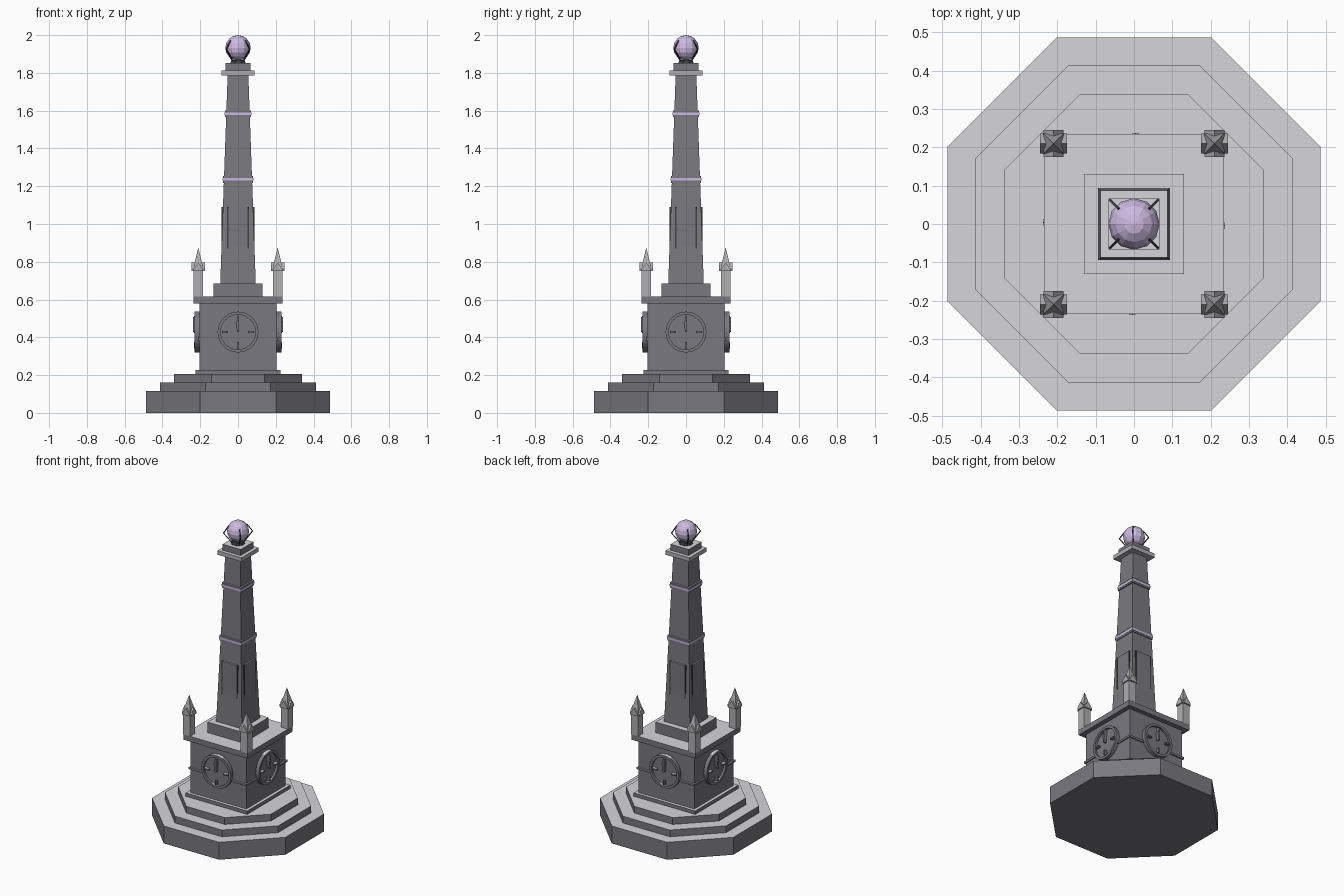
import bpy, bmesh, math
from mathutils import Matrix, Vector

cube = bpy.data.objects.get("Cube")
if cube:
    bpy.data.objects.remove(cube, do_unlink=True)


def material(name, rgb):
    m = bpy.data.materials.new(name)
    m.use_nodes = True
    m.diffuse_color = (*rgb, 1)
    m.node_tree.nodes["Principled BSDF"].inputs["Base Color"].default_value = (*rgb, 1)
    return m


STONE = material("dark grey stone", (0.19, 0.19, 0.215))
LEDGE = material("light ledge stone", (0.66, 0.66, 0.71))
TRIM = material("mid grey trim stone", (0.43, 0.43, 0.45))
IRON = material("dark iron", (0.05, 0.05, 0.06))
CRYSTAL = material("lilac crystal", (0.61, 0.49, 0.75))


def finish(name, bm, mat):
    """Make the object; level tops of stone parts take the light ledge colour."""
    bmesh.ops.recalc_face_normals(bm, faces=bm.faces)
    bm.normal_update()
    if mat in (STONE, TRIM):
        for f in bm.faces:
            f.material_index = int(f.normal.z > 0.9)
    mesh = bpy.data.meshes.new(name)
    bm.to_mesh(mesh)
    bm.free()
    mesh.materials.append(mat)
    if mat in (STONE, TRIM):
        mesh.materials.append(LEDGE)
    ob = bpy.data.objects.new(name, mesh)
    bpy.context.collection.objects.link(ob)


def frustum(name, sides, a0, a1, z0, z1, mat, at=(0, 0)):
    """Regular prism or taper given by its apothems, flat side to the front."""
    bm = bmesh.new()
    k = 1 / math.cos(math.pi / sides)
    bmesh.ops.create_cone(bm, cap_ends=True, segments=sides, radius1=a0 * k, radius2=a1 * k, depth=z1 - z0,
                          matrix=Matrix.Translation((*at, (z0 + z1) / 2)) @ Matrix.Rotation(math.pi / sides, 4, 'Z'))
    finish(name, bm, mat)


def box(name, size, place, mat):
    bm = bmesh.new()
    bmesh.ops.create_cube(bm, size=1, matrix=place @ Matrix.Diagonal((*size, 1)))
    finish(name, bm, mat)


def extrude_profile(name, points, depth, place, mat):
    """Extrude an x-z outline evenly along y."""
    bm = bmesh.new()
    face = bm.faces.new([bm.verts.new((x, -depth / 2, z)) for x, z in points])
    grown = bmesh.ops.extrude_face_region(bm, geom=[face])
    bmesh.ops.translate(bm, vec=(0, depth, 0), verts=[v for v in grown["geom"] if isinstance(v, bmesh.types.BMVert)])
    bm.transform(place)
    finish(name, bm, mat)


# Stepped octagonal base
for i, (a, z0, z1) in enumerate([(0.487, 0, 0.115), (0.414, 0.115, 0.16), (0.339, 0.16, 0.205)]):
    frustum(f"base_step_{i + 1}", 8, a, a, z0, z1, STONE)

# Square pedestal and tapered shaft
for name, a0, a1, z0, z1, mat in [
        ("pedestal_foot", 0.225, 0.225, 0.205, 0.228, STONE),
        ("pedestal", 0.205, 0.205, 0.228, 0.58, STONE),
        ("pedestal_band", 0.212, 0.212, 0.382, 0.396, STONE),
        ("cornice", 0.235, 0.235, 0.58, 0.615, STONE),
        ("shaft_plinth", 0.131, 0.131, 0.615, 0.685, STONE),
        ("shaft", 0.094, 0.055, 0.685, 1.785, STONE),
        ("lower_band", 0.079, 0.079, 1.218, 1.254, STONE),
        ("lower_inlay", 0.081, 0.081, 1.229, 1.243, CRYSTAL),
        ("upper_band", 0.069, 0.069, 1.566, 1.6, STONE),
        ("upper_inlay", 0.071, 0.071, 1.576, 1.59, CRYSTAL),
        ("capital", 0.088, 0.088, 1.785, 1.812, TRIM),
        ("top_block", 0.066, 0.066, 1.812, 1.852, STONE)]:
    frustum(name, 4, a0, a1, z0, z1, mat)

# Clock faces and shaft panels, one per side
for side, label in enumerate(["front", "left", "back", "right"]):
    turn = Matrix.Rotation(side * math.pi / 2, 4, 'Z')
    box(f"{label}_shaft_panel", (0.112, 0.03, 0.39), turn @ Matrix.Translation((0, -0.072, 0.895)), STONE)
    for sx in (-1, 1):
        spot = turn @ Matrix.Translation((sx * 0.055, -0.073, 0.98))
        box(f"{label}_panel_edge_{'left' if sx > 0 else 'right'}", (0.007, 0.03, 0.22), spot, IRON)
    clock = turn @ Matrix.Translation((0, -0.205, 0.428)) @ Matrix.Rotation(math.pi / 2, 4, 'X')

    bm = bmesh.new()
    bmesh.ops.create_cone(bm, cap_ends=True, segments=32, radius1=0.098, radius2=0.098, depth=0.02, matrix=clock)
    finish(f"{label}_clock_face", bm, STONE)

    bm = bmesh.new()
    rings = [[bm.verts.new(clock @ Vector((r * math.cos(t), r * math.sin(t), h)))
              for t in [j * math.tau / 32 for j in range(32)]]
             for r, h in [(0.108, 0), (0.108, 0.024), (0.092, 0.024), (0.092, 0)]]
    for a, b in zip(rings, rings[1:] + rings[:1]):
        for j in range(32):
            bm.faces.new((a[j], a[j - 1], b[j - 1], b[j]))
    finish(f"{label}_clock_ring", bm, STONE)

    for q in range(4):
        spot = clock @ Matrix.Rotation(q * math.pi / 2, 4, 'Z') @ Matrix.Translation((0.07, 0, 0.019))
        box(f"{label}_hour_mark_{q + 1}", (0.032, 0.009, 0.02), spot, STONE)
    for hand, length, angle in [("minute_hand", 0.08, 0.0), ("hour_hand", 0.055, 0.16)]:
        spot = clock @ Matrix.Rotation(angle, 4, 'Z') @ Matrix.Translation((0, length / 2, 0.022))
        box(f"{label}_{hand}", (0.008, length, 0.02), spot, STONE)

# Corner pinnacles with crossed gables and a spire
for sx in (-1, 1):
    for sy in (-1, 1):
        at = (sx * 0.21, sy * 0.21)
        tag = f"{'left' if sx > 0 else 'right'}_{'front' if sy < 0 else 'back'}"
        frustum(f"{tag}_pinnacle_post", 4, 0.026, 0.026, 0.615, 0.765, TRIM, at)
        frustum(f"{tag}_pinnacle_spire", 4, 0.027, 0.0005, 0.765, 0.872, TRIM, at)
        for q in range(2):
            place = Matrix.Translation((*at, 0)) @ Matrix.Rotation(q * math.pi / 2, 4, 'Z')
            extrude_profile(f"{tag}_pinnacle_gable_{q + 1}",
                            [(-0.026, 0.75), (0.026, 0.75), (0.026, 0.762), (0, 0.795), (-0.026, 0.762)],
                            0.07, place, TRIM)

# Crystal orb held by four bent iron claws
frustum("orb_seat", 8, 0.04, 0.035, 1.852, 1.867, IRON)
bm = bmesh.new()
bmesh.ops.create_uvsphere(bm, u_segments=12, v_segments=8, radius=0.067, matrix=Matrix.Translation((0, 0, 1.933)))
finish("crystal_orb", bm, CRYSTAL)
for q in range(4):
    place = Matrix.Rotation(math.pi / 4 + q * math.pi / 2, 4, 'Z')
    extrude_profile(f"orb_claw_{q + 1}",
                    [(0.036, 1.862), (0.043, 1.862), (0.091, 1.925), (0.058, 1.973), (0.055, 1.97), (0.085, 1.925)],
                    0.007, place, IRON)
